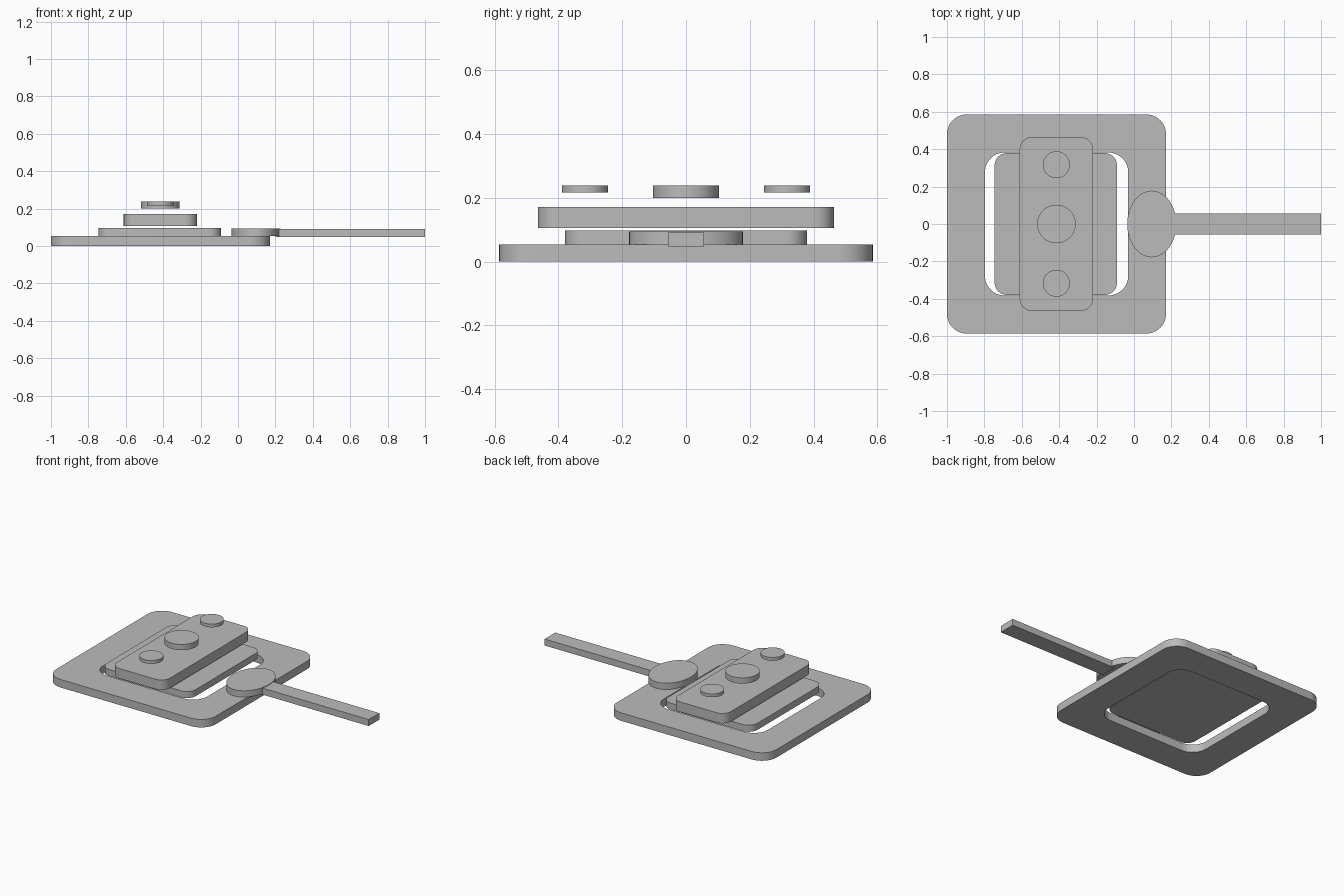
import bpy
import bmesh
from math import pi, cos, sin

cube = bpy.data.objects.get("Cube")
if cube:
    bpy.data.objects.remove(cube, do_unlink=True)

# Single plain grey
grey = bpy.data.materials.new("plain grey")
grey.use_nodes = True
GREY = (0.5, 0.5, 0.5, 1)
grey.diffuse_color = GREY
grey.node_tree.nodes["Principled BSDF"].inputs["Base Color"].default_value = GREY


def rounded(cx, hx, hy, r, steps=12):
    """Counter-clockwise outline of a rounded rectangle centred on y = 0."""
    points = []
    for quarter, (sx, sy) in enumerate([(1, 1), (-1, 1), (-1, -1), (1, -1)]):
        for i in range(steps + 1):
            a = (quarter + i / steps) * pi / 2
            points.append((cx + sx * (hx - r) + r * cos(a),
                           sy * (hy - r) + r * sin(a)))
    return points


def ellipse(cx, cy, rx, ry, steps=64):
    angles = [2 * pi * i / steps for i in range(steps)]
    return [(cx + rx * cos(a), cy + ry * sin(a)) for a in angles]


def slab(name, outline, z0, z1, hole=None):
    """Extrude an outline from z0 to z1, with an optional matching hole."""
    bm = bmesh.new()

    def ring(points, z):
        return [bm.verts.new((x, y, z)) for x, y in points]

    def bridge(a, b):
        for i in range(len(a)):
            j = (i + 1) % len(a)
            bm.faces.new((a[i], a[j], b[j], b[i]))

    low, high = ring(outline, z0), ring(outline, z1)
    bridge(low, high)
    if hole:
        hole_low, hole_high = ring(hole, z0), ring(hole, z1)
        bridge(hole_high, hole_low)
        bridge(high, hole_high)
        bridge(hole_low, low)
    else:
        bm.faces.new(high)
        bm.faces.new(low[::-1])
    mesh = bpy.data.meshes.new(name)
    bm.to_mesh(mesh)
    bm.free()
    mesh.materials.append(grey)
    obj = bpy.data.objects.new(name, mesh)
    bpy.context.collection.objects.link(obj)
    bpy.ops.object.select_all(action='DESELECT')
    obj.select_set(True)
    bpy.context.view_layer.objects.active = obj
    bpy.ops.object.shade_smooth_by_angle(angle=pi / 6)
    return obj


# Stacked plates
slab("base_frame", rounded(-0.414, 0.586, 0.586, 0.107), 0, 0.053,
     hole=rounded(-0.414, 0.383, 0.382, 0.105))
slab("lower_plate", rounded(-0.418, 0.327, 0.379, 0.065), 0.053, 0.097)
slab("upper_plate", rounded(-0.415, 0.196, 0.464, 0.064), 0.106, 0.172)

# Floating discs
slab("centre_disc", ellipse(-0.415, 0, 0.103, 0.103), 0.2, 0.238)
for side, y in (("front", -0.317), ("back", 0.317)):
    slab(side + "_disc", ellipse(-0.415, y, 0.072, 0.072), 0.216, 0.238)

# Side paddle with its handle
slab("paddle_head", ellipse(0.095, 0, 0.131, 0.178), 0.053, 0.095)
slab("paddle_handle", [(0.2, -0.056), (1, -0.056), (1, 0.056), (0.2, 0.056)],
     0.048, 0.091)
